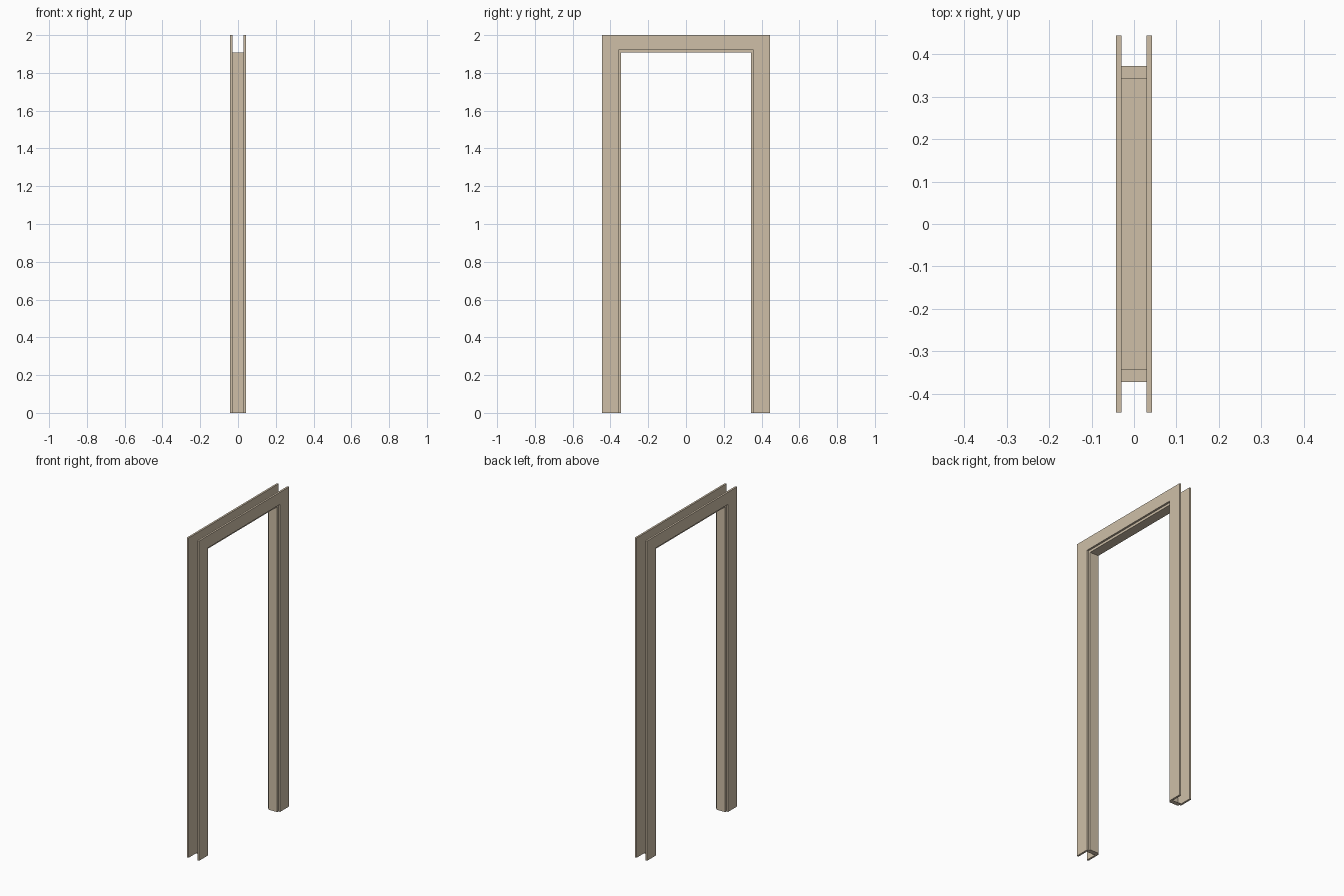
import bpy, bmesh

if "Cube" in bpy.data.objects:
    bpy.data.objects.remove(bpy.data.objects["Cube"])

wood = bpy.data.materials.new("wood")
wood.diffuse_color = (0.62, 0.52, 0.39, 1)
wood.use_nodes = True
wood.node_tree.nodes["Principled BSDF"].inputs["Base Color"].default_value = wood.diffuse_color


def sweep_frame(name, profile, closed, caps):
    """Sweep (x, half_width, height) points up one side, across the head and down the other."""
    bm = bmesh.new()
    rings = []
    for side, top in ((-1, 0), (-1, 1), (1, 1), (1, 0)):
        rings.append([bm.verts.new((x, side * y, z * top)) for x, y, z in profile])
    n = len(profile)
    for a, b in zip(rings, rings[1:]):
        for i in range(n if closed else n - 1):
            j = (i + 1) % n
            bm.faces.new((a[i], a[j], b[j], b[i]))
    if caps:
        bm.faces.new(rings[0])
        bm.faces.new(rings[-1])
    bmesh.ops.recalc_face_normals(bm, faces=bm.faces)
    mesh = bpy.data.meshes.new(name)
    bm.to_mesh(mesh)
    bm.free()
    obj = bpy.data.objects.new(name, mesh)
    mesh.materials.append(wood)
    bpy.context.collection.objects.link(obj)
    return obj


# Flat casing boards on both faces of the wall
inner, outer = (0.356, 1.924), (0.444, 2.0)
for name, s in (("casing_right", 1), ("casing_left", -1)):
    sweep_frame(name, [(s * 0.030, *inner), (s * 0.042, *inner),
                       (s * 0.042, *outer), (s * 0.030, *outer)], True, True)

# Jamb lining: channel open towards the wall, closed at the feet
lip, face = (0.373, 1.941), (0.344, 1.909)
sweep_frame("jamb_lining", [(-0.030, *lip), (-0.030, *face),
                            (0.030, *face), (0.030, *lip)], False, True)
